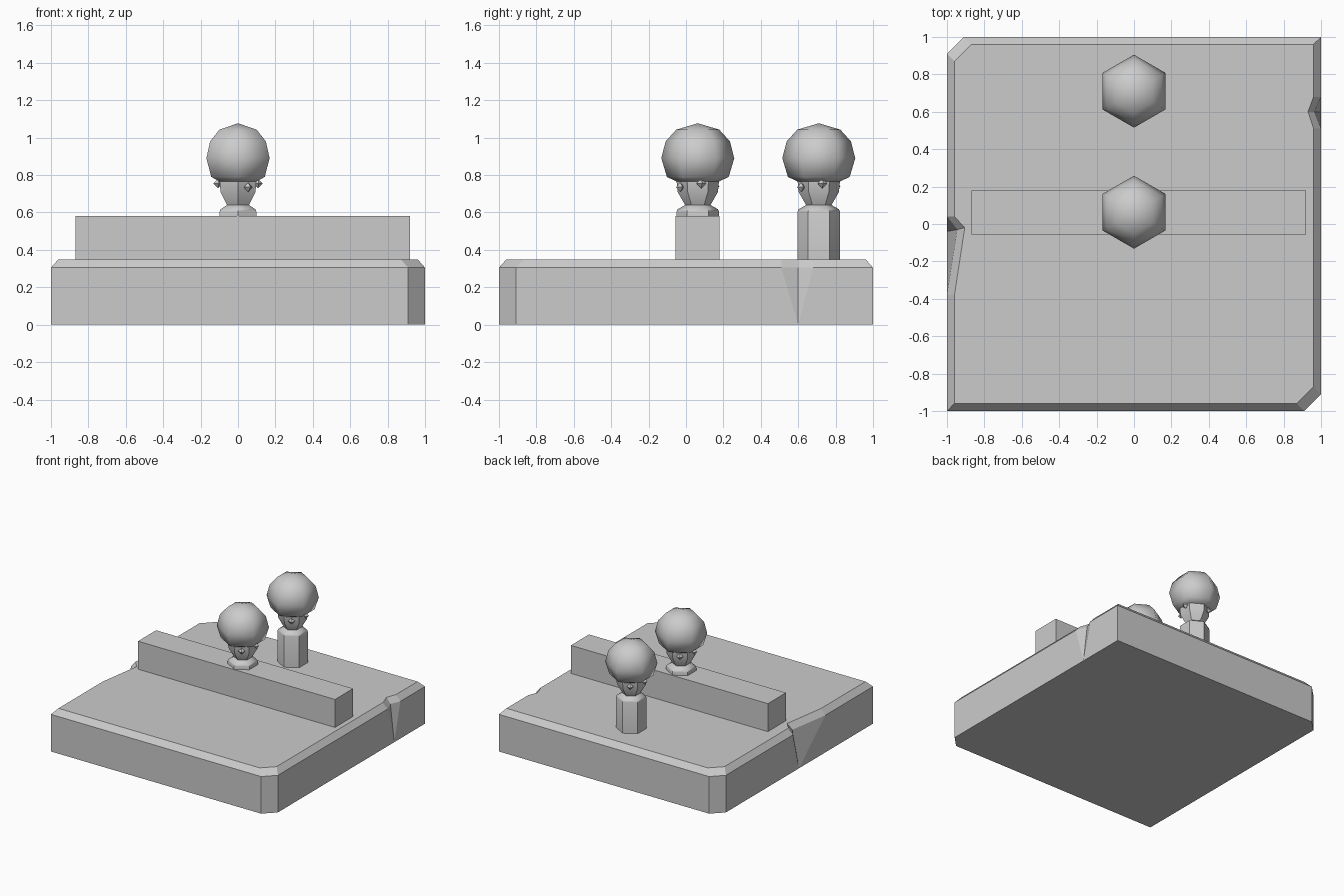
import bpy, bmesh
from math import sin, cos, radians

if "Cube" in bpy.data.objects:
    bpy.data.objects.remove(bpy.data.objects["Cube"])


def finish(bm, name, smooth=None):
    bmesh.ops.remove_doubles(bm, verts=bm.verts[:], dist=1e-5)
    bmesh.ops.recalc_face_normals(bm, faces=bm.faces[:])
    mesh = bpy.data.meshes.new(name)
    bm.to_mesh(mesh)
    bm.free()
    ob = bpy.data.objects.new(name, mesh)
    bpy.context.collection.objects.link(ob)
    if smooth:
        bpy.ops.object.select_all(action='DESELECT')
        ob.select_set(True)
        bpy.context.view_layer.objects.active = ob
        bpy.ops.object.shade_smooth_by_angle(angle=radians(smooth))
    return ob


def loft(bm, rings):
    """Skin a stack of closed rings and cap both ends."""
    rows = [[bm.verts.new(p) for p in ring] for ring in rings]
    n = len(rows[0])
    for a, b in zip(rows, rows[1:]):
        for i in range(n):
            j = (i + 1) % n
            bm.faces.new((a[i], a[j], b[j], b[i]))
    bm.faces.new(rows[0][::-1])
    bm.faces.new(rows[-1])


# stone slab: chamfered top, two clipped corners, a chipped notch on each side
def slab_ring(z, inset, right_chip, left_chip):
    e, c = 1 - inset, 0.91 - inset
    pts = [(-e, -e), (c, -e), (e, -c)]
    pts += [(x or e, y) for x, y in right_chip]
    pts += [(e, e), (-c, e), (-e, c)]
    pts += [(x or -e, y) for x, y in left_chip]
    return [(x, y, z) for x, y in pts]


bm = bmesh.new()
loft(bm, [
    slab_ring(0, 0, [(0, 0.6)] * 3, [(0, -0.04)] * 3),
    slab_ring(0.305, 0, [(0, 0.51), (0.965, 0.6), (0, 0.68)],
              [(0, 0.04), (-0.945, -0.03), (0, -0.38)]),
    slab_ring(0.35, 0.04, [(0, 0.51), (0.93, 0.6), (0, 0.68)],
              [(0, 0.04), (-0.905, -0.02), (0, -0.38)]),
])
bmesh.ops.dissolve_degenerate(bm, edges=bm.edges[:], dist=1e-5)
finish(bm, "stone_slab")

# raised beam
bm = bmesh.new()
loft(bm, [[(-0.87, -0.055, z), (0.92, -0.055, z), (0.92, 0.18, z), (-0.87, 0.18, z)]
          for z in (0.35, 0.58)])
finish(bm, "beam")


def lathe(name, y, profile):
    """Six-sided turned part with corners toward +-y."""
    bm = bmesh.new()
    loft(bm, [[(r * cos(radians(30 + 60 * i)), y + r * sin(radians(30 + 60 * i)), z)
               for i in range(6)] for r, z in profile])
    return finish(bm, name, 50)


HEAD = [(0.10, 0.76), (0.165, 0.79), (0.195, 0.89), (0.172, 0.98),
        (0.115, 1.043), (0.0, 1.077)]
NECK = [(0.113, 0.605), (0.108, 0.617), (0.068, 0.64), (0.108, 0.71), (0.113, 0.765)]

for label, y, foot in (("middle", 0.063, 0.57), ("back", 0.71, 0.34)):
    # stem with narrow neck, and round head
    lathe(label + "_stem", y, [(0.113, foot)] + NECK)
    bm = bmesh.new()
    ring = [radians(30 + 60 * i) for i in range(6)]
    rows = [[bm.verts.new((r * cos(a), y + r * sin(a), z)) for a in ring]
            for r, z in HEAD[:-1]]
    tip = bm.verts.new((0, y, HEAD[-1][1]))
    bm.faces.new(rows[0][::-1])
    for i in range(6):
        j = (i + 1) % 6
        for a, b in zip(rows, rows[1:]):
            bm.faces.new((a[i], a[j], b[j], b[i]))
        bm.faces.new((rows[-1][i], rows[-1][j], tip))
    finish(bm, label + "_head", 61)

    # little diamond studs round the neck
    bm = bmesh.new()
    for ang, z in ((-60, 0.735), (10, 0.755), (120, 0.74), (190, 0.755)):
        a = radians(ang)
        x0, y0 = 0.108 * cos(a), y + 0.108 * sin(a)
        r = 0.026
        top, low = bm.verts.new((x0, y0, z + r)), bm.verts.new((x0, y0, z - r))
        mid = [bm.verts.new((x0 + r * cos(a + radians(90 * k)),
                             y0 + r * sin(a + radians(90 * k)), z)) for k in range(4)]
        for k in range(4):
            bm.faces.new((mid[k], mid[(k + 1) % 4], top))
            bm.faces.new((mid[(k + 1) % 4], mid[k], low))
    finish(bm, label + "_studs")
